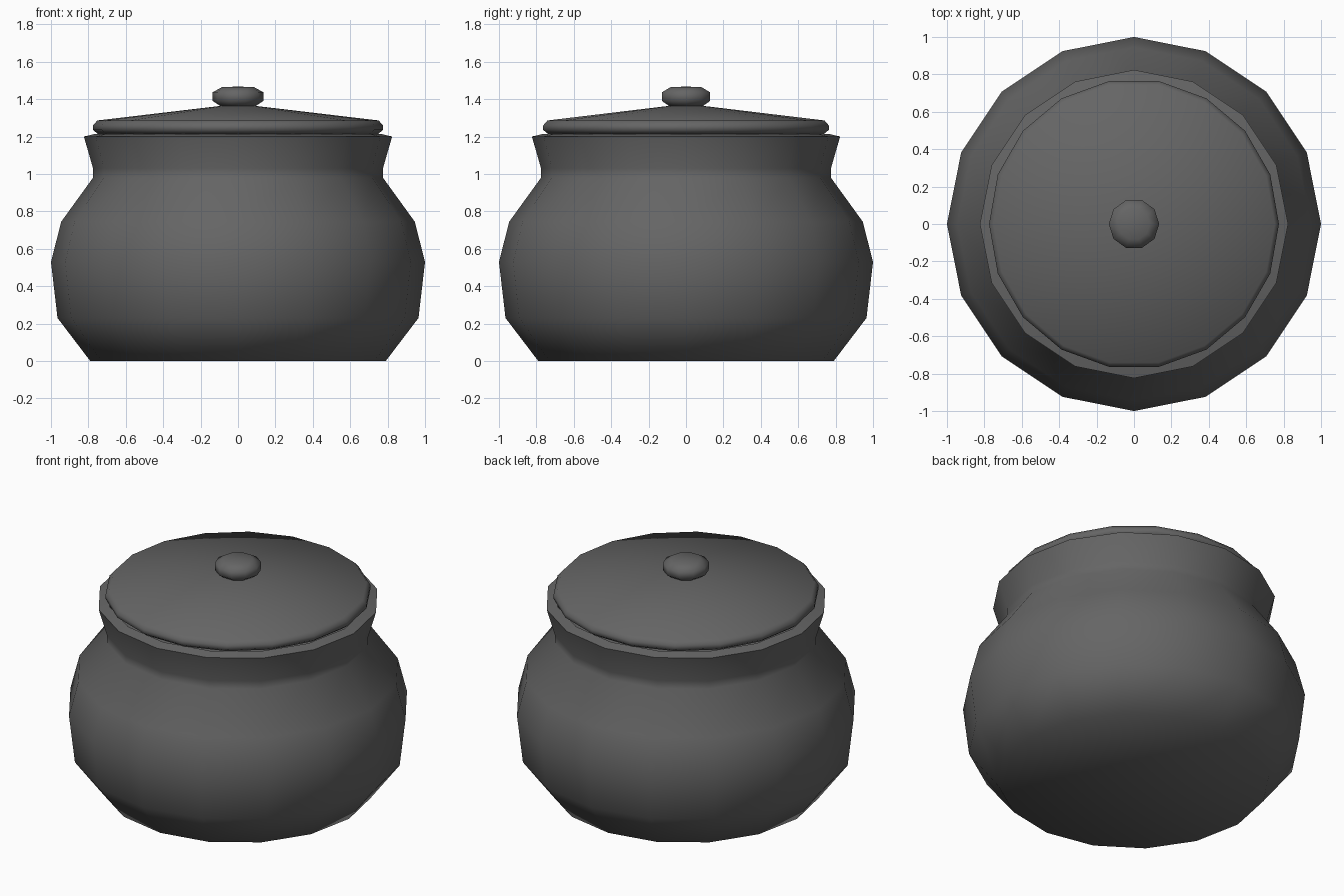
import bpy
import bmesh
import math

cube = bpy.data.objects.get("Cube")
if cube:
    bpy.data.objects.remove(cube, do_unlink=True)

# One dark grey for the whole pot
grey = (0.13, 0.13, 0.13, 1.0)
material = bpy.data.materials.new("dark_grey")
material.use_nodes = True
material.diffuse_color = grey
material.node_tree.nodes["Principled BSDF"].inputs["Base Color"].default_value = grey


def lathe(name, profile, sides):
    """Turn a (radius, height) profile around z; zero radius makes a pole."""
    bm = bmesh.new()
    rings = []
    for radius, z in profile:
        count = sides if radius > 0 else 1
        rings.append([bm.verts.new((radius * math.cos(math.tau * i / sides),
                                    radius * math.sin(math.tau * i / sides), z))
                      for i in range(count)])
    for low, high in zip(rings, rings[1:]):
        for i in range(sides):
            j = (i + 1) % sides
            corners = [low[i % len(low)], low[j % len(low)],
                       high[j % len(high)], high[i % len(high)]]
            bm.faces.new(list(dict.fromkeys(corners)))
    bmesh.ops.recalc_face_normals(bm, faces=bm.faces)
    mesh = bpy.data.meshes.new(name)
    bm.to_mesh(mesh)
    bm.free()
    mesh.materials.append(material)
    obj = bpy.data.objects.new(name, mesh)
    bpy.context.collection.objects.link(obj)
    bpy.ops.object.select_all(action="DESELECT")
    obj.select_set(True)
    bpy.context.view_layer.objects.active = obj
    bpy.ops.object.shade_smooth_by_angle(angle=math.radians(62))
    return obj


# Round body with a flared neck and a rim that turns inward
lathe("pot_body", [(0, 0), (0.79, 0), (0.965, 0.23), (1, 0.53), (0.945, 0.745),
                   (0.775, 0.98), (0.775, 1.03), (0.824, 1.2),
                   (0.76, 1.215), (0.7, 1.1), (0, 1.1)], 16)

# Shallow conical lid with a rounded edge
lathe("lid", [(0, 1.215), (0.75, 1.215), (0.775, 1.235), (0.775, 1.26),
              (0.752, 1.286), (0, 1.375)], 18)

# Flattened knob
lathe("lid_knob", [(0, 1.355), (0.09, 1.36), (0.135, 1.39), (0.135, 1.437),
                   (0.085, 1.465), (0, 1.467)], 10)
